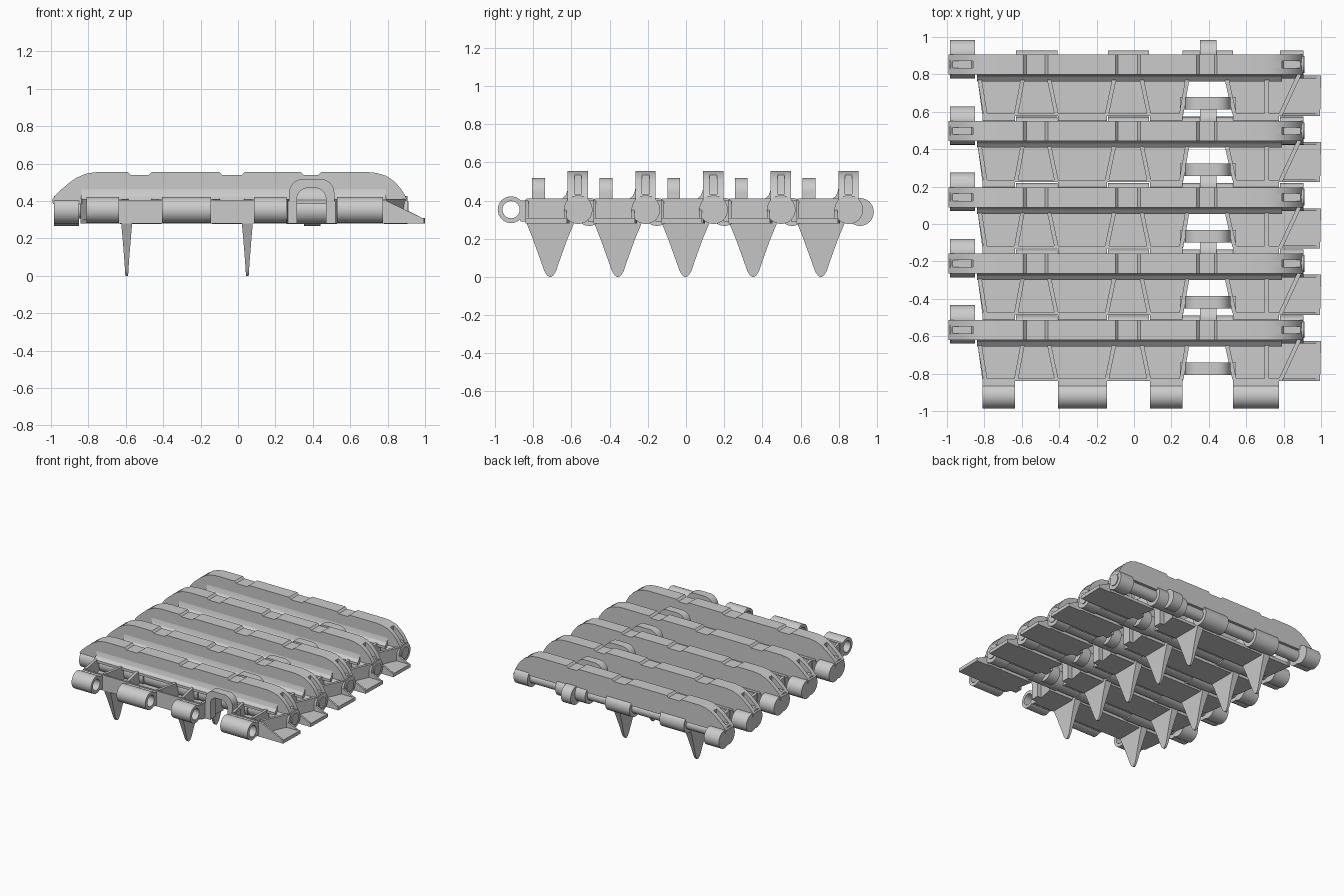
import bpy, bmesh, math

if "Cube" in bpy.data.objects:
    bpy.data.objects.remove(bpy.data.objects["Cube"])

PITCH, FIRST, LINKS = 0.3545, -0.565, 5
PIN_Z = 0.352
parts = []  # parts of one link, modelled with its hinge pin at y = 0


def finish(name, bm):
    bmesh.ops.recalc_face_normals(bm, faces=bm.faces)
    mesh = bpy.data.meshes.new(name)
    bm.to_mesh(mesh)
    bm.free()
    ob = bpy.data.objects.new(name, mesh)
    bpy.context.collection.objects.link(ob)
    parts.append(ob)
    return ob


def loft(name, rings):
    bm = bmesh.new()
    rows = [[bm.verts.new(p) for p in ring] for ring in rings]
    n = len(rows[0])
    for r0, r1 in zip(rows, rows[1:]):
        for i in range(n):
            j = (i + 1) % n
            bm.faces.new((r0[i], r0[j], r1[j], r1[i]))
    bm.faces.new(rows[0])
    bm.faces.new(rows[-1])
    return finish(name, bm)


def prism(name, pts, axis, a, b):
    place = {'x': lambda p, t: (t, p[0], p[1]),
             'y': lambda p, t: (p[0], t, p[1]),
             'z': lambda p, t: (p[0], p[1], t)}[axis]
    return loft(name, [[place(p, t) for p in pts] for t in (a, b)])


def box(name, x0, x1, y0, y1, z0, z1):
    return prism(name, [(x0, y0), (x1, y0), (x1, y1), (x0, y1)], 'z', z0, z1)


def circle(y, z, r, n=32):
    return [(y + r * math.cos(2 * math.pi * i / n), z + r * math.sin(2 * math.pi * i / n))
            for i in range(n)]


def barrel(name, x0, x1, y, z, r):
    return prism(name, circle(y, z, r), 'x', x0, x1)


def tube(name, x0, x1, y, z, r, hole):
    bm = bmesh.new()
    rows = [[bm.verts.new((x, *p)) for p in circle(y, z, rad)]
            for x, rad in ((x0, r), (x1, r), (x1, hole), (x0, hole))]
    for k in range(4):
        for i in range(32):
            j, m = (i + 1) % 32, (k + 1) % 4
            bm.faces.new((rows[k][i], rows[k][j], rows[m][j], rows[m][i]))
    return finish(name, bm)


def wall(name, p, q, t, z0, z1):
    # thin upright web between two plan points
    dx, dy = q[0] - p[0], q[1] - p[1]
    l = math.hypot(dx, dy)
    nx, ny = -dy / l * t / 2, dx / l * t / 2
    pts = [(p[0] + nx, p[1] + ny), (q[0] + nx, q[1] + ny),
           (q[0] - nx, q[1] - ny), (p[0] - nx, p[1] - ny)]
    return prism(name, pts, 'z', z0, z1)


def arch_points(x0, x1, top, r, steps=8):
    pts = [(x0, 0.28)]
    for cx, start in ((x0 + r, math.pi), (x1 - r, math.pi / 2)):
        for i in range(steps + 1):
            a = start - i * math.pi / 2 / steps
            pts.append((cx + r * math.cos(a), top - r + r * math.sin(a)))
    return pts + [(x1, 0.28)]


# grouser bar: two outer slabs and a middle slab whose ends are slotted
top_line = []
for a, b in ((-0.59, -0.46), (-0.10, 0.035), (0.335, 0.445)):
    top_line += [(a, 0.555), (a + 0.015, 0.54), (b - 0.015, 0.54), (b, 0.555)]
left = [(-0.85, 0.385), (-0.99, 0.385), (-0.993, 0.41), (-0.97, 0.437), (-0.94, 0.465),
        (-0.90, 0.499), (-0.86, 0.526), (-0.81, 0.547), (-0.75, 0.555)]
right = [(0.69, 0.555), (0.74, 0.55), (0.79, 0.535), (0.835, 0.505), (0.87, 0.467),
         (0.89, 0.435), (0.907, 0.40), (0.907, 0.385)]
slot_left = left[:4] + [(-0.87, 0.437), (-0.86, 0.46)] + left[6:]
slot_right = right[:3] + [(0.79, 0.46), (0.80, 0.435)] + right[5:]
prism("grouser_front", left + top_line + right, 'y', -0.055, -0.02)
prism("grouser_middle", slot_left + top_line + slot_right, 'y', -0.02, 0.018)
prism("grouser_rear", left + top_line + right, 'y', 0.018, 0.052)
prism("grouser_fillet", [(-0.05, 0.49), (-0.057, 0.45), (-0.067, 0.425), (-0.09, 0.405),
                         (-0.09, 0.385), (-0.05, 0.385)], 'x', -0.84, 0.79)

# hinge pin and rear barrels
barrel("hinge_pin", -0.985, 0.912, 0, PIN_Z, 0.045)
for x0, x1 in ((-0.985, -0.85), (-0.63, -0.41), (-0.14, 0.08), (0.26, 0.53), (0.78, 0.905)):
    barrel("rear_barrel", x0, x1, 0, PIN_Z, 0.075)

# rounded rear lugs
for x0, x1 in ((-0.985, -0.85), (0.352, 0.44)):
    barrel("rear_lug", x0, x1, 0.058, 0.34, 0.073)
    box("rear_lug_bridge", x0, x1, 0, 0.058, 0.28, 0.412)

# front knuckles with bored holes
for x0, x1 in ((-0.81, -0.635), (-0.405, -0.145), (0.085, 0.26), (0.53, 0.775)):
    tube("front_knuckle", x0, x1, -PITCH + 0.003, PIN_Z, 0.07, 0.045)
    box("knuckle_bridge", x0, x1, -0.303, -0.265, 0.29, 0.40)

# floor plates and front walls
prism("floor_left", [(-0.81, -0.275), (0.26, -0.275), (0.30, -0.05), (-0.84, -0.05)],
      'z', 0.28, 0.305)
prism("floor_right", [(0.53, -0.275), (0.79, -0.275), (0.89, -0.05), (0.485, -0.05)],
      'z', 0.28, 0.305)
box("front_wall_left", -0.81, 0.26, -0.275, -0.262, 0.28, 0.405)
box("front_wall_right", 0.53, 0.79, -0.275, -0.262, 0.28, 0.405)

# slanted ribs around the pockets
for xb, xf in ((-0.83, -0.795), (-0.59, -0.63), (-0.46, -0.415), (-0.10, -0.145),
               (0.035, 0.08), (0.29, 0.253), (0.49, 0.537), (0.885, 0.785), (0.71, 0.71)):
    wall("pocket_rib", (xb, -0.05), (xf, -0.265), 0.022, 0.28, 0.41)

# sloping side wing
prism("wing_floor", [(0.78, -0.275), (0.995, -0.275), (1.0, -0.06), (0.88, -0.06)],
      'z', 0.28, 0.308)
for y, x0 in ((-0.275, 0.785), (-0.075, 0.87)):
    z0 = 0.405 - (x0 - 0.785) * 0.45
    prism("wing_gusset", [(x0, 0.29), (x0, z0), (0.98, 0.312), (0.993, 0.29)],
          'y', y, y + 0.015)

# arch over the open window
outer = arch_points(0.273, 0.515, 0.518, 0.075)
inner = arch_points(0.315, 0.47, 0.47, 0.06)
prism("window_arch", outer + inner[::-1], 'y', -0.242, -0.175)
for x0, x1 in ((0.245, 0.285), (0.505, 0.545)):
    box("arch_foot", x0, x1, -0.242, -0.175, 0.28, 0.40)

# tapering guide horns below
for x in (-0.595, 0.05):
    rings = []
    for z, y0, y1, t in ((0.29, -0.274, -0.018, 0.03), (0.2, -0.238, -0.056, 0.022),
                         (0.1, -0.202, -0.092, 0.014), (0.03, -0.177, -0.116, 0.009),
                         (0.008, -0.163, -0.13, 0.008), (0.0, -0.152, -0.141, 0.007)):
        rings.append([(x - t, y0, z), (x + t, y0, z), (x + t, y1, z), (x - t, y1, z)])
    loft("guide_horn", rings)

# smooth the round parts, then repeat the link along the track
bpy.ops.object.select_all(action='DESELECT')
for ob in parts:
    ob.select_set(True)
bpy.context.view_layer.objects.active = parts[0]
bpy.ops.object.shade_smooth_by_angle(angle=math.radians(25))
for ob in parts:
    ob.location.y = FIRST
    for i in range(1, LINKS):
        copy = ob.copy()
        copy.location.y = FIRST + i * PITCH
        bpy.context.collection.objects.link(copy)
